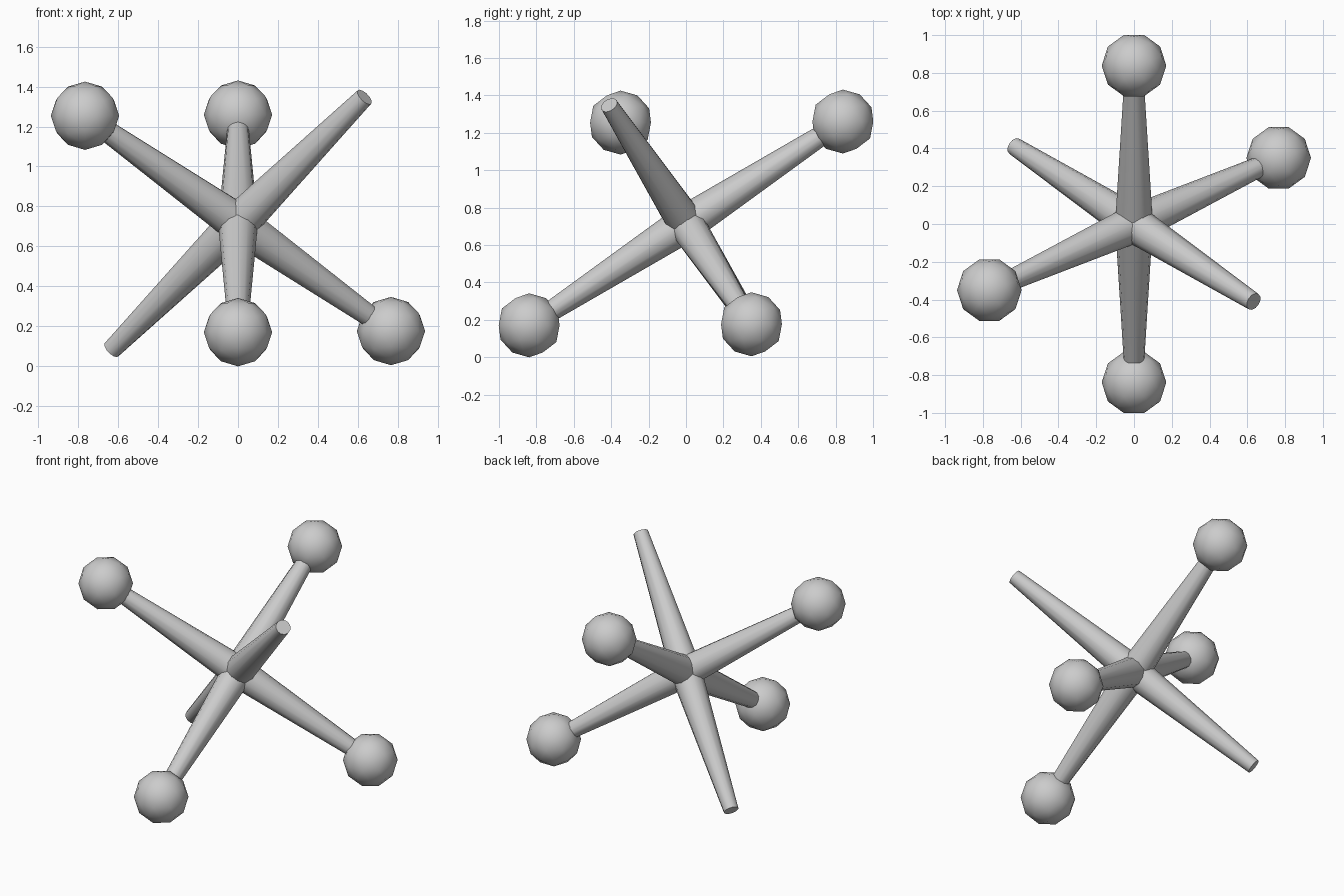
import bpy
from math import radians, pi
from mathutils import Matrix, Vector

if "Cube" in bpy.data.objects:
    bpy.data.objects.remove(bpy.data.objects["Cube"])

CENTRE = Vector((0, 0, 0.715))
TILT = Matrix.Rotation(radians(33), 3, 'X') @ Matrix.Rotation(radians(40), 3, 'Y')
BALL_R = 0.171


def finish(name, angle):
    ob = bpy.context.object
    ob.name = name
    bpy.ops.object.shade_smooth_by_angle(angle=radians(angle))


# tapered arm from the hub outwards
def arm(name, d, length, tip_r):
    bpy.ops.mesh.primitive_cone_add(
        vertices=12, radius1=0.1, radius2=tip_r, depth=length,
        location=CENTRE + d * length / 2,
        rotation=d.to_track_quat('Z', 'Y').to_euler())
    finish(name, 35)


# faceted ball on the end of an arm
def ball(name, d):
    bpy.ops.mesh.primitive_ico_sphere_add(
        subdivisions=2, radius=BALL_R, location=CENTRE + d,
        rotation=(0, 0, pi / 2))
    finish(name, 35)


# three crossing axes: two with balls, one with plain blunt spikes
for axis, label in enumerate(("side", "depth", "spike")):
    for sign, end in ((1, "a"), (-1, "b")):
        local = Vector((0, 0, 0))
        local[axis] = sign
        d = TILT @ local
        if label == "spike":
            arm(f"spike_{end}", d, 0.985, 0.048)
        else:
            arm(f"{label}_arm_{end}", d, 0.985, 0.048)
            ball(f"{label}_ball_{end}", d)
